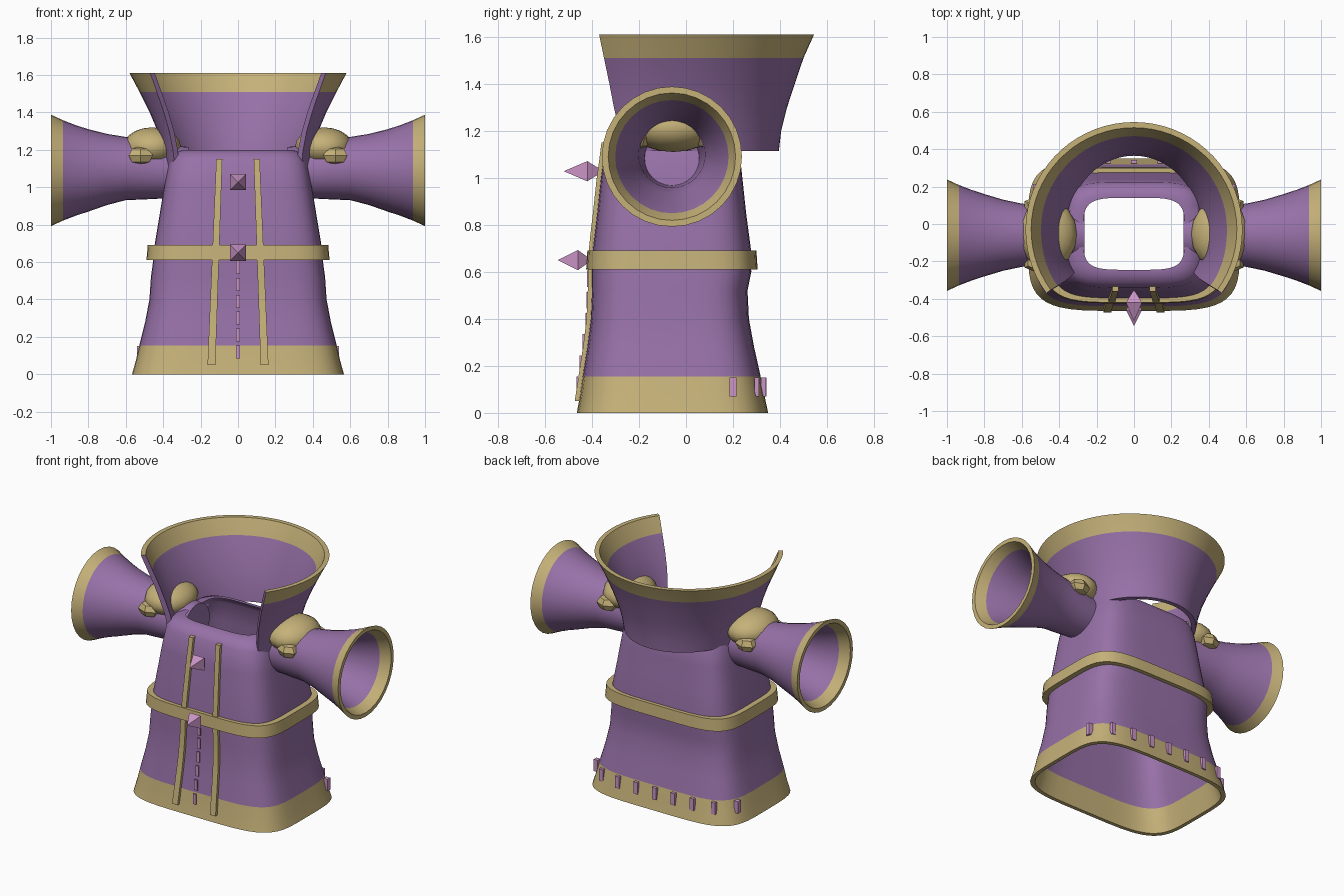
import bpy, bmesh
from math import sin, cos, pi, radians

cube = bpy.data.objects.get("Cube")
if cube:
    bpy.data.objects.remove(cube)


def material(name, rgb):
    m = bpy.data.materials.new(name)
    m.use_nodes = True
    m.diffuse_color = (*rgb, 1)
    m.node_tree.nodes["Principled BSDF"].inputs["Base Color"].default_value = (*rgb, 1)
    return m


PURPLE = material("purple cloth", (0.31, 0.165, 0.39))
TAN = material("tan trim", (0.56, 0.44, 0.19))
PINK = material("pink crystal", (0.6, 0.3, 0.57))


def finish(name, bm, mats, rule=None, smooth=True, mirror=False):
    """Turn a bmesh into a named object, colour its faces by a rule and shade it."""
    bmesh.ops.recalc_face_normals(bm, faces=bm.faces)
    if rule:
        for f in bm.faces:
            f.material_index = int(rule(f.calc_center_median()))
    me = bpy.data.meshes.new(name)
    bm.to_mesh(me)
    bm.free()
    for m in mats:
        me.materials.append(m)
    ob = bpy.data.objects.new(name, me)
    bpy.context.collection.objects.link(ob)
    bpy.ops.object.select_all(action='DESELECT')
    ob.select_set(True)
    bpy.context.view_layer.objects.active = ob
    if smooth:
        bpy.ops.object.shade_smooth_by_angle(angle=radians(35))
    if mirror:
        ob.modifiers.new("Mirror", 'MIRROR').use_mirror_merge = False
    return ob


def loft(rings, wrap=False, caps=False):
    """Skin closed rings; wrap joins last to first, caps fills both ends."""
    bm = bmesh.new()
    rows = [[bm.verts.new(p) for p in r] for r in rings]
    for a, b in zip(rows, rows[1:] + (rows[:1] if wrap else [])):
        for i in range(len(a)):
            j = (i + 1) % len(a)
            bm.faces.new((a[i], a[j], b[j], b[i]))
    if caps:
        bm.faces.new(rows[0])
        bm.faces.new(rows[-1])
    return bm


def spow(v, p):
    return abs(v) ** p * (1 if v >= 0 else -1)


def rounded(z, rx, front, back, inset=0.0, n=4.5, seg=48):
    """Rounded rectangular ring at height z."""
    cy, ry = (front + back) / 2, (back - front) / 2 - inset
    angles = [2 * pi * (i + 0.5) / seg for i in range(seg)]
    return [((rx - inset) * spow(cos(t), 2 / n), cy + ry * spow(sin(t), 2 / n), z)
            for t in angles]


# Robe body: height, half width, front y, back y
BODY = [(0, .567, -.465, .35), (.08, .545, -.45, .333), (.155, .528, -.44, .318),
        (.28, .497, -.42, .29), (.4, .474, -.405, .268), (.52, .466, -.4, .262),
        (.6, .455, -.4, .278), (.7, .445, -.396, .276), (.85, .42, -.378, .256),
        (1.0, .396, -.362, .24), (1.14, .37, -.342, .225), (1.18, .345, -.31, .2),
        (1.2, .295, -.27, .165)]
outer = [rounded(*r) for r in BODY]
inner = [rounded(*r, inset=0.025) for r in reversed(BODY)]
finish("robe_body", loft(outer + inner, wrap=True), [PURPLE, TAN], lambda c: c.z < .155)


def body_at(z):
    for a, b in zip(BODY, BODY[1:]):
        if z <= b[0]:
            k = (z - a[0]) / (b[0] - a[0])
            return [p + (q - p) * k for p, q in zip(a, b)]


def front_y(x, z):
    _, rx, f, b = body_at(z)
    return (f + b) / 2 - (b - f) / 2 * (1 - (abs(x) / rx) ** 4.5) ** (1 / 4.5)


# Belt
belt = [rounded(.61, .49, -.425, .305), rounded(.69, .483, -.42, .3),
        rounded(.69, .44, -.38, .26), rounded(.61, .44, -.38, .26)]
finish("belt", loft(belt, wrap=True), [TAN])

# Front trim strips
strips = []
for i in range(15):
    z = .05 + 1.1 * i / 14
    x = .142 - .042 * i / 14
    y = front_y(x, min(z, 1.14))
    w = .021 - .005 * i / 14
    strips.append([(x - w, y - .018, z), (x + w, y - .018, z),
                   (x + w, y + .012, z), (x - w, y + .012, z)])
finish("front_trim", loft(strips, caps=True), [TAN], mirror=True)

# Sleeves: x, centre z, radius
SLEEVE = [(.265, 1.08, .135), (.4, 1.085, .145), (.5, 1.095, .16), (.6, 1.1, .169),
          (.7, 1.095, .19), (.8, 1.09, .22), (.87, 1.09, .243), (.935, 1.09, .268),
          (1.0, 1.09, .298)]


def sleeve_ring(x, cz, r):
    return [(x, -.06 + r * cos(2 * pi * i / 32), cz + r * sin(2 * pi * i / 32))
            for i in range(32)]


rings = [sleeve_ring(*s) for s in SLEEVE]
rings += [sleeve_ring(x + (.02 if x < .3 else 0), cz, r - .027) for x, cz, r in reversed(SLEEVE)]
finish("sleeve", loft(rings, caps=True), [PURPLE, TAN], lambda c: c.x > .935, mirror=True)

# Open collar: height, half width, back radius, front radius, roundness power
COLLAR = [(1.115, .385, .425, .33, .6), (1.2, .4, .435, .36, .66), (1.3, .43, .46, .41, .74),
          (1.4, .472, .493, .46, .83), (1.51, .527, .53, .52, .92), (1.61, .58, .575, .578, 1)]


def collar_point(t, row, inset):
    z, rx, back, front, p = row
    if sin(t) >= 0:
        p2, ry = 1, back
    else:
        p2, ry = p, front
    return ((rx - inset) * spow(cos(t), p2), -.03 + (ry - inset) * spow(sin(t), p2), z)


sections = []
for i in range(49):
    t = radians(-36 + 252 * i / 48)
    sections.append([collar_point(t, r, 0) for r in COLLAR]
                    + [collar_point(t, r, .03) for r in reversed(COLLAR)])
finish("collar", loft(sections, caps=True), [PURPLE, TAN], lambda c: c.z > 1.51)


def blob(bm, centre, size, u=16, v=10):
    made = bmesh.ops.create_uvsphere(bm, u_segments=u, v_segments=v, radius=1)["verts"]
    bmesh.ops.scale(bm, vec=size, verts=made)
    bmesh.ops.translate(bm, vec=centre, verts=made)


# Shoulder pads with small pointed flaps front and back
bm = bmesh.new()
blob(bm, (.46, -.055, 1.215), (.155, .185, .105))
for side in (-1, 1):
    blob(bm, (.52, -.055 + side * .15, 1.17), (.075, .055, .05), 6, 4)
finish("shoulder_pad", bm, [TAN], mirror=True)

# Front crystals: long four-sided points facing forward
for name, z, tip, mid, end in (("upper_crystal", 1.028, -.52, -.42, -.35),
                               ("lower_crystal", .65, -.545, -.46, -.4)):
    bm = bmesh.new()
    s = .043
    ring = [bm.verts.new((a * s, mid, z + b * s)) for a, b in ((-1, -1), (1, -1), (1, 1), (-1, 1))]
    for y in (tip, end):
        apex = bm.verts.new((0, y, z))
        for i in range(4):
            bm.faces.new((ring[i], ring[(i + 1) % 4], apex))
    finish(name, bm, [PINK], smooth=False)


def stud(bm, centre, size):
    made = bmesh.ops.create_cube(bm, size=1)["verts"]
    bmesh.ops.scale(bm, vec=size, verts=made)
    bmesh.ops.translate(bm, vec=centre, verts=made)


# Plain slim studs down the front
bm = bmesh.new()
for i in range(6):
    z = .12 + .09 * i
    stud(bm, (0, front_y(0, z) - .018, z), (.022, .008, .07))
finish("front_studs", bm, [PINK], smooth=False)

# Plain slim studs along the back and side hem
bm = bmesh.new()
_, rx, f, b = body_at(.11)
for i in range(7):
    x = -.42 + .14 * i
    y = (f + b) - front_y(x, .11)
    stud(bm, (x, y + .006, .11), (.03, .02, .08))
for side in (-1, 1):
    stud(bm, (side * (rx - .012), .2, .11), (.03, .03, .08))
finish("hem_studs", bm, [PINK], smooth=False)
